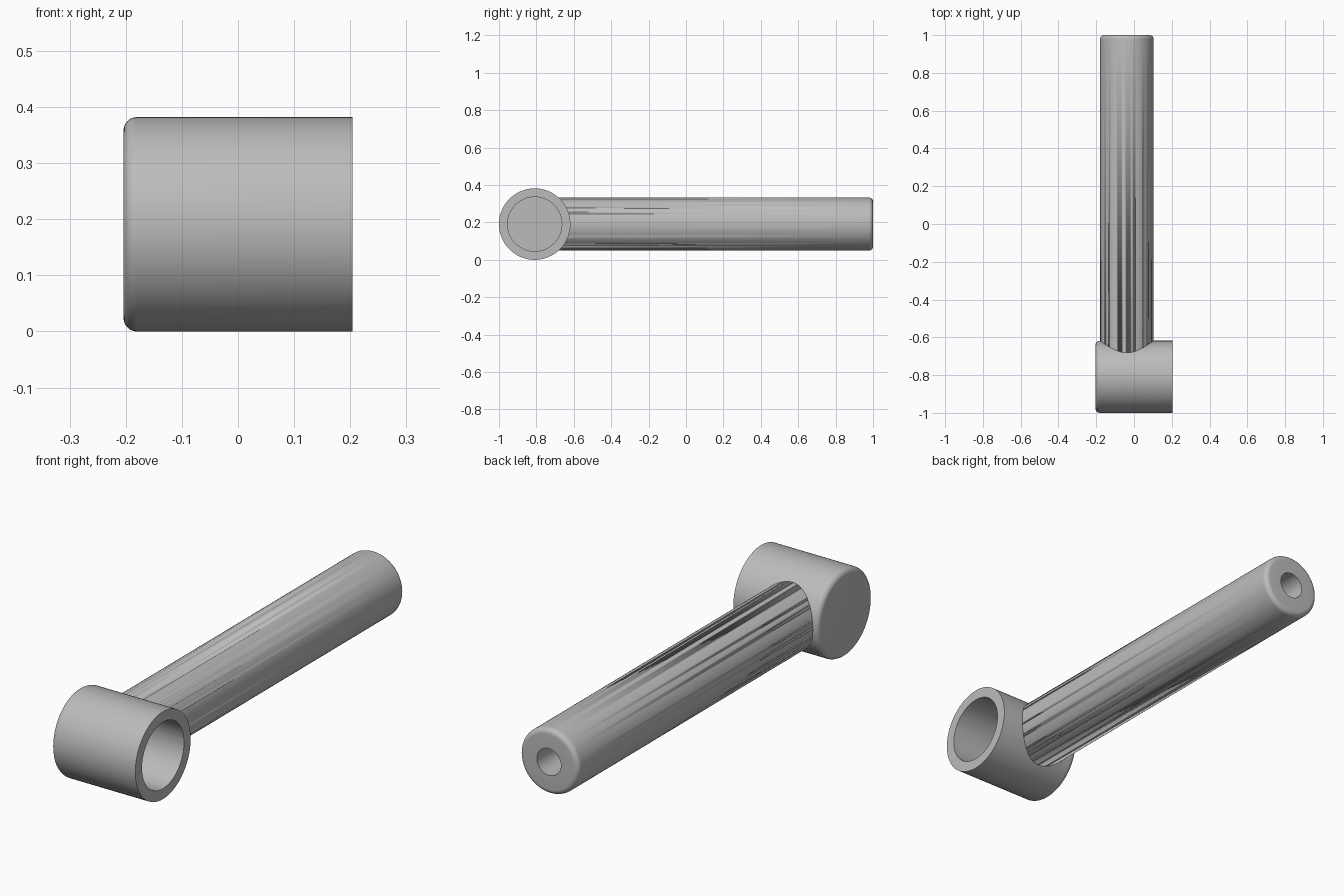
import bpy, bmesh, math
from mathutils import Matrix, Vector

if "Cube" in bpy.data.objects:
    bpy.data.objects.remove(bpy.data.objects["Cube"])

grey = bpy.data.materials.new("satin grey")
grey.use_nodes = True
colour = (0.5, 0.5, 0.5, 1)
grey.diffuse_color = colour
grey.node_tree.nodes["Principled BSDF"].inputs["Base Color"].default_value = colour

HEAD_Y, MID_Z, HEAD_R = -0.809, 0.191, 0.191
HANDLE_X, HANDLE_R = -0.038, 0.142
SIDES = 96


def rounded(radius, end, fillet, direction, steps=8):
    """Quarter-round from the side wall to the end face, as (radius, position)."""
    angles = [math.pi / 2 * i / steps for i in range(steps + 1)]
    return [(radius - fillet * (1 - math.cos(a)),
             end - direction * fillet * (1 - math.sin(a))) for a in angles]


def lathe(name, profile, axis, origin):
    """Revolve a profile of (radius, position) points about the x or y axis."""
    bm = bmesh.new()
    verts = [bm.verts.new((r, 0, h)) for r, h in profile]
    edges = [bm.edges.new(pair) for pair in zip(verts, verts[1:])]
    bmesh.ops.spin(bm, geom=verts + edges, cent=(0, 0, 0), axis=(0, 0, 1),
                   angle=math.tau, steps=SIDES, use_merge=True)
    bmesh.ops.remove_doubles(bm, verts=bm.verts, dist=1e-5)
    bmesh.ops.recalc_face_normals(bm, faces=bm.faces)
    turn = Vector((0, 0, 1)).rotation_difference(Vector(axis)).to_matrix().to_4x4()
    bm.transform(Matrix.Translation(origin) @ turn)
    mesh = bpy.data.meshes.new(name)
    bm.to_mesh(mesh)
    bm.free()
    mesh.materials.append(grey)
    obj = bpy.data.objects.new(name, mesh)
    bpy.context.collection.objects.link(obj)
    bpy.ops.object.select_all(action="DESELECT")
    obj.select_set(True)
    bpy.context.view_layer.objects.active = obj
    bpy.ops.object.shade_smooth_by_angle(angle=math.radians(30))
    return obj


# Cross socket: cup open towards +x, with a rounded closed end
end, bore, floor = 0.204, 0.145, -0.158
socket_profile = [(0, floor), (bore, floor), (bore, end), (HEAD_R, end)]
socket_profile += rounded(HEAD_R, -end, 0.024, -1) + [(0, -end)]
lathe("socket", socket_profile, (1, 0, 0), (0, HEAD_Y, MID_Z))

# Handle: long bar with a rounded back end and a blind screw hole
hole, hole_floor = 0.058, 0.6
handle_profile = [(0, -0.75), (HANDLE_R, -0.75)] + rounded(HANDLE_R, 1, 0.022, 1)
handle_profile += [(hole, 1), (hole, hole_floor), (0, hole_floor)]
handle = lathe("handle", handle_profile, (0, 1, 0), (HANDLE_X, 0, MID_Z))

# Saddle cut, so the handle stops inside the socket wall
cutter = lathe("saddle_cutter", [(0, -0.5), (0.17, -0.5), (0.17, 0.5), (0, 0.5)],
               (1, 0, 0), (0, HEAD_Y, MID_Z))
cutter.hide_render = True
cutter.hide_viewport = True
saddle = handle.modifiers.new("saddle", "BOOLEAN")
saddle.operation = "DIFFERENCE"
saddle.solver = "EXACT"
saddle.object = cutter
